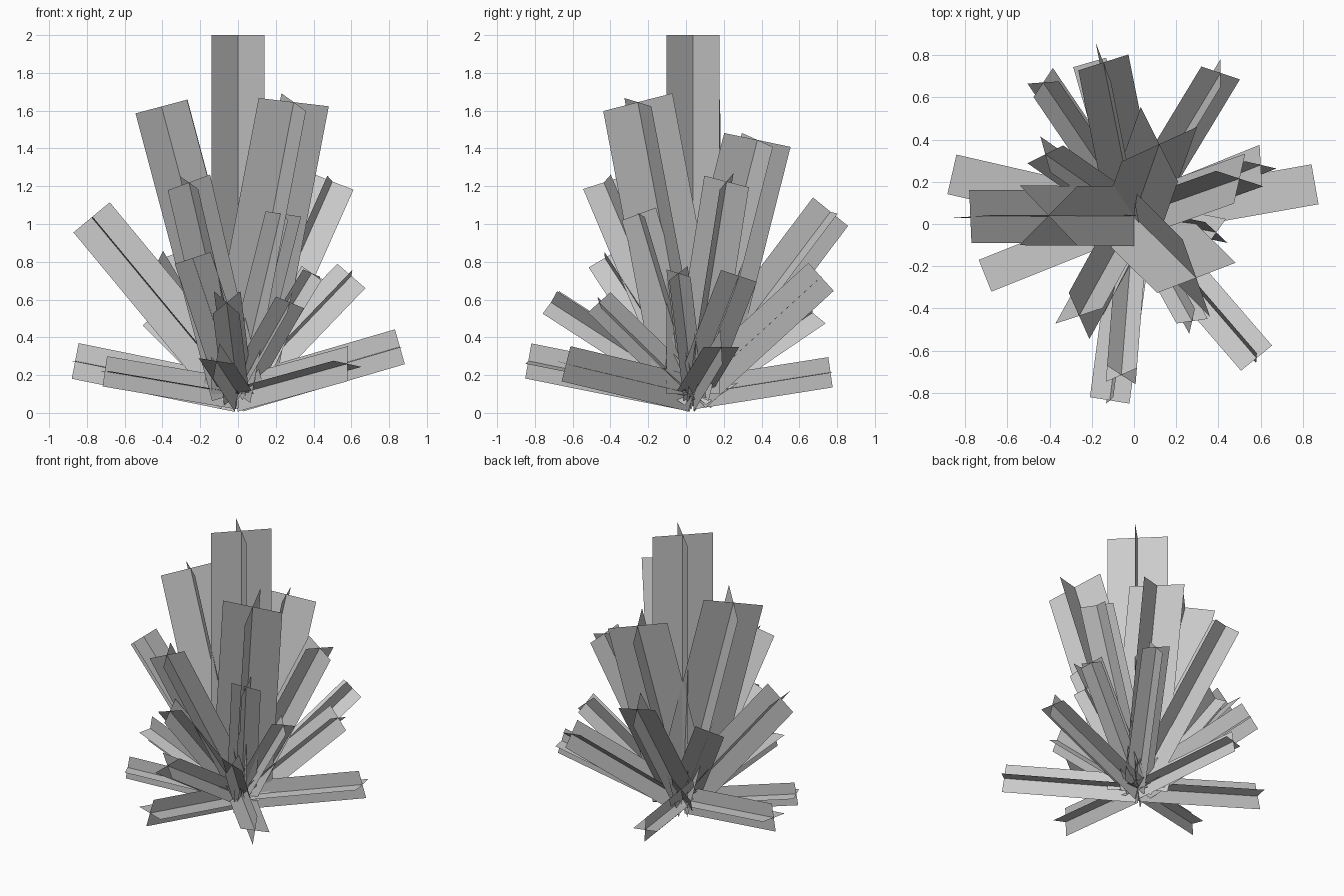
import bpy
from math import radians, sin, cos
from mathutils import Vector

if "Cube" in bpy.data.objects:
    bpy.data.objects.remove(bpy.data.objects["Cube"])

ROOT = Vector((0, 0.037, 0.1))   # all leaf cards fan out from here


def leaf(name, tip, half, roll):
    """Two crossed rectangular cards running from the root to the tip."""
    tip = Vector(tip)
    d = (tip - ROOT).normalized()
    u = Vector((-d.y, d.x, 0))
    u = u.normalized() if u.length > 0.01 else Vector((1, 0, 0))
    v = d.cross(u)
    a = radians(roll)
    verts, faces = [], []
    for h in (u * cos(a) + v * sin(a), v * cos(a) - u * sin(a)):
        h = h * half
        n = len(verts)
        verts += [ROOT - h, ROOT + h, tip + h, tip - h]
        faces.append((n, n + 1, n + 2, n + 3))
    mesh = bpy.data.meshes.new(name)
    mesh.from_pydata(verts, [], faces)
    bpy.context.collection.objects.link(bpy.data.objects.new(name, mesh))


# tiers: half width of the card -> (tip x, y, z, roll in degrees)
TIERS = {
    # upright centre leaves
    ("centre_leaf", 0.2): [
        (0, 0.037, 2.0, 45), (-0.405, 0.04, 1.622, 45),
        (0.295, -0.255, 1.645, -25), (0.12, 0.378, 1.445, -45)],
    # long leaves
    ("long_leaf", 0.125): [
        (-0.775, 0.035, 1.035, 3), (0.5, 0.215, 1.225, -35),
        (-0.26, -0.435, 1.22, 50), (-0.145, 0.765, 1.065, 8)],
    # middle leaves
    ("middle_leaf", 0.1): [
        (0.24, -0.25, 1.053, -23), (0.41, 0.715, 0.72, 20),
        (-0.43, 0.67, 0.53, -50), (-0.42, 0.33, 0.81, -34),
        (0.6, 0.28, 0.725, -26), (-0.24, -0.43, 0.82, 32),
        (-0.06, -0.715, 0.585, 45)],
    # nearly flat outer leaves
    ("outer_leaf", 0.096): [
        (-0.862, 0.235, 0.275, 0), (-0.115, -0.835, 0.275, -9),
        (0.58, -0.635, 0.26, -10), (0.857, 0.188, 0.35, 0)],
    # short leaves
    ("short_leaf", 0.081): [
        (-0.705, -0.245, 0.22, 0), (-0.21, 0.765, 0.215, 0),
        (0.275, -0.46, 0.585, -30), (0.39, -0.04, 0.74, -28)],
}

for (name, half), tips in TIERS.items():
    for i, (x, y, z, roll) in enumerate(tips):
        leaf(f"{name}_{i + 1}", (x, y, z), half, roll)
